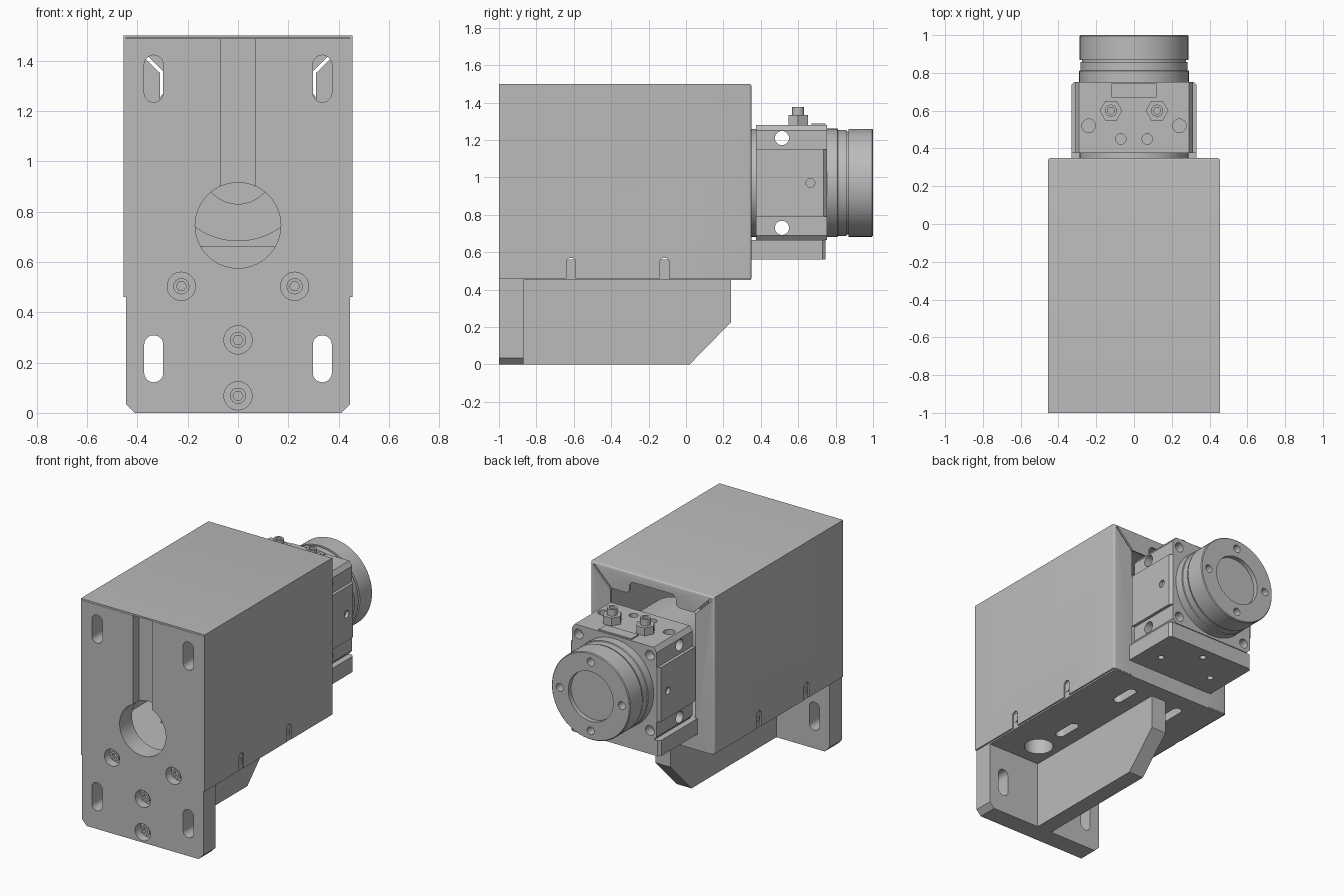
import bpy, bmesh, math

if "Cube" in bpy.data.objects:
    bpy.data.objects.remove(bpy.data.objects["Cube"])

grey = bpy.data.materials.new("light_grey")
grey.diffuse_color = (0.5, 0.5, 0.5, 1)
grey.use_nodes = True
grey.node_tree.nodes["Principled BSDF"].inputs["Base Color"].default_value = grey.diffuse_color
AX = {'X': lambda u, v, w: (w, u, v),
      'Y': lambda u, v, w: (u, w, v),
      'Z': lambda u, v, w: (u, v, w)}


def prism(name, pts, axis, a, b):
    """Extrude a 2D outline along an axis from a to b."""
    bm = bmesh.new()
    lo = [bm.verts.new(AX[axis](u, v, a)) for u, v in pts]
    hi = [bm.verts.new(AX[axis](u, v, b)) for u, v in pts]
    bm.faces.new(lo)
    bm.faces.new(hi)
    n = len(pts)
    for i in range(n):
        j = (i + 1) % n
        bm.faces.new((lo[i], lo[j], hi[j], hi[i]))
    bmesh.ops.recalc_face_normals(bm, faces=bm.faces)
    me = bpy.data.meshes.new(name)
    bm.to_mesh(me)
    bm.free()
    ob = bpy.data.objects.new(name, me)
    bpy.context.collection.objects.link(ob)
    me.materials.append(grey)
    return ob


def rect(u0, u1, v0, v1):
    return [(u0, v0), (u1, v0), (u1, v1), (u0, v1)]


def circle(u, v, r, n=40):
    return [(u + r * math.cos(2 * math.pi * i / n),
             v + r * math.sin(2 * math.pi * i / n)) for i in range(n)]


def slot(u, v, w, h):
    """Upright rounded slot centred on u, v."""
    r, d = w / 2, h / 2 - w / 2
    return [(u + r * math.cos(math.pi * i / 12), v + d + r * math.sin(math.pi * i / 12)) for i in range(13)] + \
           [(u - r * math.cos(math.pi * i / 12), v - d - r * math.sin(math.pi * i / 12)) for i in range(13)]


def use(ob, mod):
    bpy.ops.object.select_all(action='DESELECT')
    bpy.context.view_layer.objects.active = ob
    ob.select_set(True)
    bpy.ops.object.modifier_apply(modifier=mod.name)


def cut(ob, pts, axis, a, b):
    """Remove an extruded outline from a part."""
    c = prism("cutter", pts, axis, a, b)
    m = ob.modifiers.new("cut", 'BOOLEAN')
    m.operation, m.solver, m.object = 'DIFFERENCE', 'EXACT', c
    use(ob, m)
    bpy.data.objects.remove(c, do_unlink=True)


def lathe(name, profile, y_axis_z, n=64):
    """Closed ring of (radius, y) points turned about a line along y."""
    bm = bmesh.new()
    rings = []
    for i in range(n):
        t = 2 * math.pi * i / n
        rings.append([bm.verts.new((r * math.cos(t), y, y_axis_z + r * math.sin(t))) for r, y in profile])
    k = len(profile)
    for i in range(n):
        p, q = rings[i], rings[(i + 1) % n]
        for j in range(k - 1):
            bm.faces.new((p[j], p[j + 1], q[j + 1], q[j]))
    bm.faces.new([r[0] for r in rings])
    bm.faces.new([r[-1] for r in rings])
    bmesh.ops.recalc_face_normals(bm, faces=bm.faces)
    me = bpy.data.meshes.new(name)
    bm.to_mesh(me)
    bm.free()
    me.materials.append(grey)
    ob = bpy.data.objects.new(name, me)
    bpy.context.collection.objects.link(ob)
    return ob


# Front mounting plate with bore, cable groove, slots and counterbores
plate = prism("front_plate", [(-.41, 0), (.41, 0), (.445, .035), (.445, 1.488),
                              (-.445, 1.488), (-.445, .035)], 'Y', -1, -.87)
cut(plate, rect(-.07, .07, .8, 1.6), 'Y', -1.1, -.94)
cut(plate, circle(0, .745, .17, 64), 'Y', -1.1, -.8)
for s in (-1, 1):
    for z in (.215, 1.328):
        cut(plate, slot(s * .335, z, .076, .187), 'Y', -1.1, -.8)
for i, (x, z) in enumerate([(-.225, .503), (.225, .503), (0, .29), (0, .068)]):
    cut(plate, circle(x, z, .056), 'Y', -1.1, -.94)
    screw = prism("plate_screw_%d" % i, circle(x, z, .032, 24), 'Y', -.975, -.94)
    cut(screw, circle(x, z, .02, 6), 'Y', -1, -.955)

# Floor plate with access hole and adjusting slots
floor = prism("floor_plate", rect(-.443, .443, .45, .56), 'X', -1, 1)
bpy.data.objects.remove(floor, do_unlink=True)
floor = prism("floor_plate", rect(-.443, .443, -.87, .348), 'Z', .452, .56)
cut(floor, circle(.19, -.70, .09), 'Z', .3, .8)
for s in (-1, 1):
    for y in (-.43, .13):
        cut(floor, slot(s * .185, y, .06, .19), 'Z', .3, .8)

# Stiffening rib under the floor
prism("support_rib", [(-.87, 0), (.02, 0), (.24, .225), (.24, .452), (-.87, .452)], 'X', -.055, .055)

# Folded sheet cover: bevelled box, hollowed, with mitred rear flanges
cover = prism("cover", rect(-.455, .455, .46, 1.5), 'Y', -1, .35)
bm = bmesh.new()
bm.from_mesh(cover.data)
back = [e for e in bm.edges if all(v.co.y > .3 for v in e.verts) and any(v.co.z > 1 for v in e.verts)]
bmesh.ops.bevel(bm, geom=back, offset=.014, segments=4, profile=.5, affect='EDGES')
bm.to_mesh(cover.data)
bm.free()
cut(cover, rect(-.445, .445, .3, 1.489), 'Y', -1.2, .338)
cut(cover, [(-.31, .3), (.31, .3), (.31, 1.36), (.19, 1.36), (.17, 1.38), (.17, 1.42), (.15, 1.44),
            (-.15, 1.44), (-.17, 1.42), (-.17, 1.38), (-.19, 1.36), (-.31, 1.36)], 'Y', .2, .5)
for s in (-1, 1):
    cut(cover, [(s * .302, 1.362), (s * .312, 1.352), (s * .438, 1.478), (s * .428, 1.488)], 'Y', .3, .5)
    for y in (-.615, -.115):
        cut(cover, slot(y, .49, .05, .16), 'X', s * .4, s * .5)
        screw = prism("cover_screw", circle(y, .513, .018, 20), 'X', s * .44, s * .448)

# Carrier plate for the rear head
carrier = prism("head_carrier", [(-.33, 0), (.33, 0), (.33, .73), (.315, .747), (-.315, .747), (-.33, .73)],
                'Z', .56, .664)
for x in (-.2, 0, .2):
    cut(carrier, circle(x, .668 if x == 0 else .50, .02, 20), 'Z', .5, .61)

# Head block: eight-sided body with raised side panels
CZ = .97
block = prism("head_block", [(-.29, .664), (.29, .664), (.312, .69), (.312, 1.25), (.29, 1.28),
                             (-.29, 1.28), (-.312, 1.25), (-.312, .69)], 'Y', .375, .753)
for s in (-1, 1):
    panel = prism("side_panel", [(s * .30, .375), (s * .332, .375), (s * .332, .735), (s * .315, .753),
                                 (s * .30, .753)], 'Z', .79, 1.15)
    cut(panel, circle(.665, CZ, .024, 20), 'X', s * .31, s * .4)
    cut(block, circle(s * .24, .52, .036, 24), 'Z', .668, 1.4)
    cut(block, circle(s * .07, .45, .028, 24), 'Z', 1.2, 1.4)
    # Pipe fittings on top of the head
    prism("fitting_nut", circle(s * .122, .60, .06, 6), 'Z', 1.275, 1.332)
    stem = prism("fitting_stem", circle(s * .122, .60, .032, 24), 'Z', 1.33, 1.376)
    cut(stem, circle(s * .122, .60, .018, 20), 'Z', 1.34, 1.4)
    for z in (.72, 1.22):
        cut(block, circle(s * .262, z, .032, 24), 'Y', .69, .9)
for z in (.73, 1.21):
    cut(block, circle(.513, z, .038, 24), 'X', -.6, .6)
prism("top_tag", rect(-.12, .12, .67, .745), 'Z', 1.278, 1.288)

# Stepped round collar at the rear, with recessed window and screw holes
collar = lathe("rear_collar", [(.29, .75), (.29, .81), (.284, .813), (.284, .858), (.275, .858),
                               (.275, .868), (.288, .868), (.288, .995), (.283, 1.0), (.165, 1.0),
                               (.165, .97)], CZ)
for i in range(4):
    t = i * math.pi / 2
    cut(collar, circle(.228 * math.cos(t), CZ + .228 * math.sin(t), .026, 20), 'Y', .94, 1.1)

# Round tube running forward inside the cover
lathe("inner_tube", [(.288, .38), (.288, .05), (.14, .05), (.14, .2)], CZ)

# Smooth the round walls and keep the edges sharp
bpy.ops.object.select_all(action='SELECT')
bpy.context.view_layer.objects.active = plate
bpy.ops.object.shade_smooth_by_angle(angle=math.radians(30))
